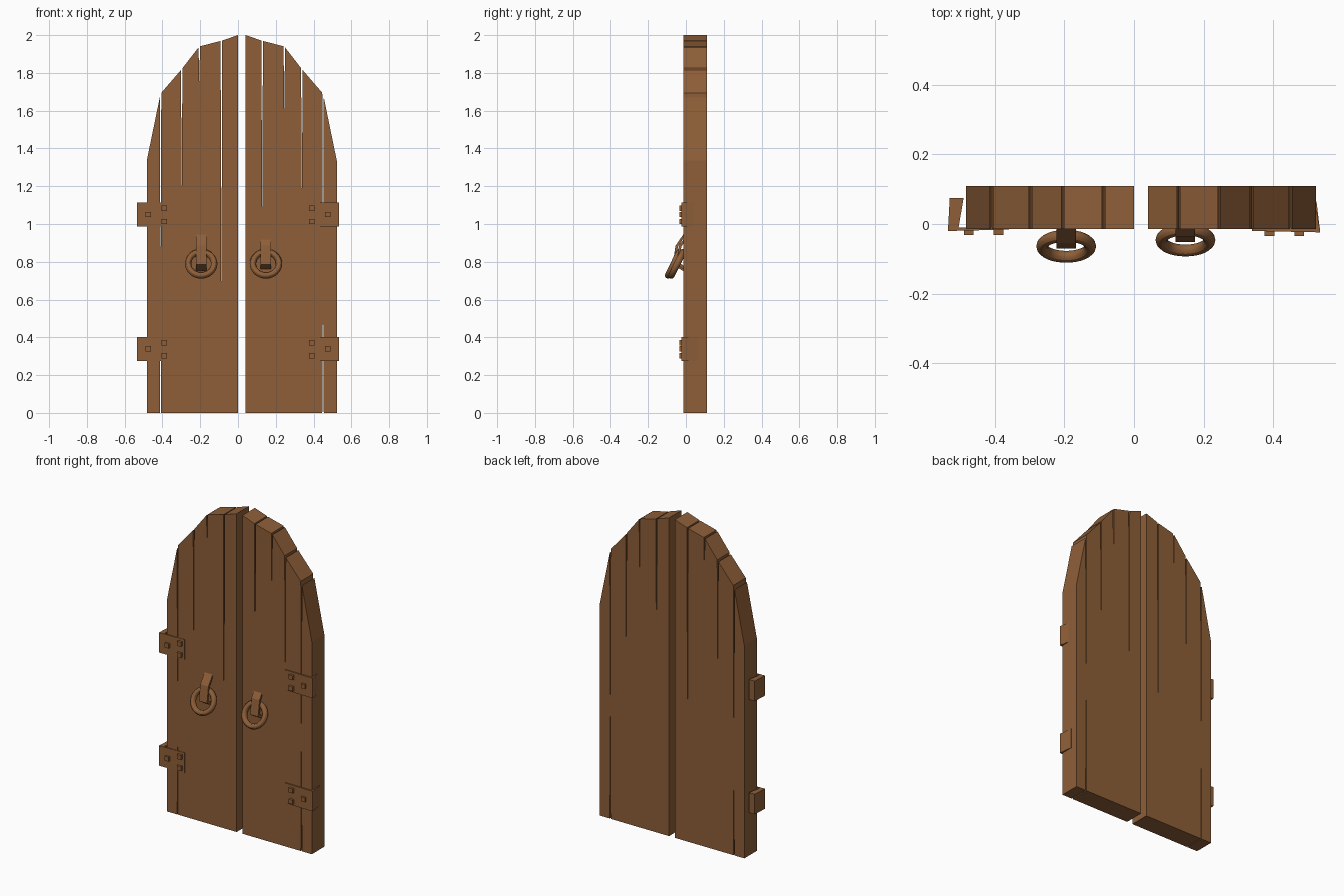
import bpy, bmesh, math
from mathutils import Vector

cube = bpy.data.objects.get("Cube")
if cube:
    bpy.data.objects.remove(cube, do_unlink=True)

wood = bpy.data.materials.new("warm brown")
wood.use_nodes = True
wood.diffuse_color = (0.27, 0.114, 0.04, 1)
wood.node_tree.nodes["Principled BSDF"].inputs["Base Color"].default_value = wood.diffuse_color


def finish(name, bm):
    bmesh.ops.recalc_face_normals(bm, faces=bm.faces)
    mesh = bpy.data.meshes.new(name)
    bm.to_mesh(mesh)
    bm.free()
    mesh.materials.append(wood)
    obj = bpy.data.objects.new(name, mesh)
    bpy.context.collection.objects.link(obj)
    return obj


def prism(name, points, direction):
    """Extrude a flat outline along a direction."""
    bm = bmesh.new()
    face = bm.faces.new([bm.verts.new(p) for p in points])
    grown = bmesh.ops.extrude_face_region(bm, geom=[face])["geom"]
    verts = [g for g in grown if isinstance(g, bmesh.types.BMVert)]
    bmesh.ops.translate(bm, verts=verts, vec=Vector(direction))
    return finish(name, bm)


# Arched outline: distance from the middle of the doorway, height
CENTRE = 0.02
ARCH = [(0.02, 2.0), (0.108, 1.97), (0.225, 1.94), (0.318, 1.82), (0.43, 1.69), (0.503, 1.335)]


def arch_height(d):
    for (d0, z0), (d1, z1) in zip(ARCH, ARCH[1:]):
        if d <= d1:
            return z0 + (z1 - z0) * (d - d0) / (d1 - d0)
    return ARCH[-1][1]


# Planks, with cracks that taper down from the arch
def build_leaf(side, label, cracks, foot_gap):
    last = len(ARCH) - 2
    for i in range(last + 1):
        inner, outer = ARCH[i][0], ARCH[i + 1][0]
        gap_in = 0.004 if i else 0
        gap_out = 0.004 if i < last else 0
        foot_in = foot_gap if i == last else 0
        foot_out = foot_gap if i == last - 1 else 0
        a, b = inner + gap_in, outer - gap_out
        outline = [(inner + foot_in, 0)]
        outline.append((outer - foot_out, 0))
        if gap_out:
            outline.append((outer, cracks[i]))
        outline += [(b, arch_height(b)), (a, arch_height(a))]
        if gap_in:
            outline.append((inner, cracks[i - 1]))
        prism(f"{label}_plank_{i + 1}",
              [(CENTRE + side * d, -0.014, z) for d, z in outline], (0, 0.124, 0))


build_leaf(-1, "right", [0.44, 1.75, 1.17, 0.6], 0.003)
build_leaf(1, "left", [1.0, 1.6, 1.1, 0.7], 0.004)


# Hinges: front plate, return flap around the door edge, three square bolts
def build_hinge(side, label, z, reach, flap_y):
    bottom, height = z - 0.063, 0.126
    edge = 0.535 * side
    plate_y = -0.02 if side > 0 else -0.016
    prism(label + "_plate", [(edge, plate_y - 0.004, bottom), (reach, plate_y, bottom),
                             (reach, -0.008, bottom), (edge, -0.01, bottom)], (0, 0, height))
    if side < 0:
        flap = [(-0.535, -0.016), (-0.505, -0.012), (-0.49, 0.075), (-0.53, flap_y)]
    else:
        flap = [(0.535, -0.02), (0.515, -0.012), (0.515, flap_y), (0.525, flap_y)]
    prism(label + "_flap", [(x, y, bottom) for x, y in flap], (0, 0, height))
    for n, (bx, dz) in enumerate([(0.475, 0), (0.39, 0.033), (0.39, -0.037)]):
        x, s = bx * side, 0.014
        prism(f"{label}_bolt_{n + 1}",
              [(x - s, -0.012, z + dz - s), (x + s, -0.012, z + dz - s),
               (x + s, -0.012, z + dz + s), (x - s, -0.012, z + dz + s)],
              (0, plate_y + 0.012 - 0.015, 0))


for z, level in ((1.05, "upper"), (0.339, "lower")):
    build_hinge(-1, f"right_{level}_hinge", z, -0.36, 0.075)
    build_hinge(1, f"left_{level}_hinge", z, 0.34, 0.04 if level == "upper" else 0.065)


# Handles: bent strap holding a tilted ring
def build_handle(x, label, y_shift):
    path = [(0.0, 0.965), (-0.055, 0.885), (-0.07, 0.785), (-0.005, 0.745)]
    inside = [(0.0, 0.945), (-0.042, 0.88), (-0.055, 0.795), (-0.005, 0.765)]
    outline = path + inside[::-1]
    prism(label + "_strap", [(x - 0.028, y + y_shift, z) for y, z in outline], (0.056, 0, 0))
    bpy.ops.mesh.primitive_torus_add(
        major_radius=0.069, minor_radius=0.017, major_segments=32, minor_segments=12,
        location=(x, -0.064 + y_shift, 0.79), rotation=(math.radians(64), 0, 0))
    ring = bpy.context.object
    ring.name = label + "_ring"
    ring.data.materials.append(wood)
    bpy.ops.object.shade_smooth_by_angle()


build_handle(-0.195, "right_handle", 0.0)
build_handle(0.148, "left_handle", 0.018)
